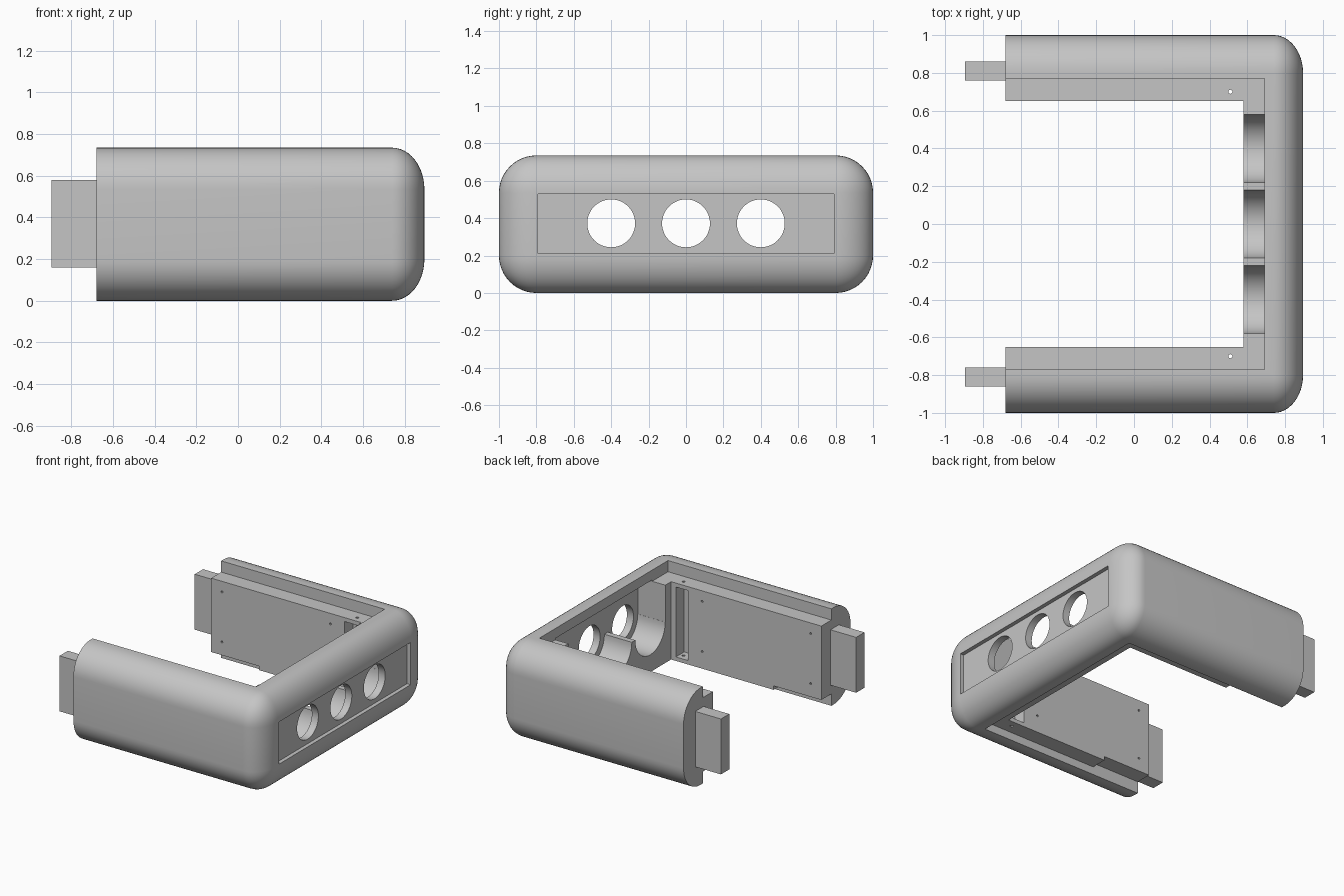
import bpy, bmesh, math
from mathutils import Matrix, Vector

if "Cube" in bpy.data.objects:
    bpy.data.objects.remove(bpy.data.objects["Cube"])

grey = bpy.data.materials.new("light_grey")
grey.diffuse_color = (0.56, 0.56, 0.56, 1)
grey.use_nodes = True
grey.node_tree.nodes["Principled BSDF"].inputs["Base Color"].default_value = grey.diffuse_color


def make(name, bm):
    me = bpy.data.meshes.new(name)
    bm.to_mesh(me)
    bm.free()
    ob = bpy.data.objects.new(name, me)
    bpy.context.collection.objects.link(ob)
    me.materials.append(grey)
    return ob


def box(name, x, y, z):
    """Box from three (low, high) ranges."""
    bm = bmesh.new()
    bmesh.ops.create_cube(bm, size=1)
    y = sorted(y)
    for v in bm.verts:
        v.co = Vector([r[0] if c < 0 else r[1] for c, r in zip(v.co, (x, y, z))])
    return make(name, bm)


def rod(name, centre, radius, length, axis, sides=48):
    bm = bmesh.new()
    bmesh.ops.create_cone(bm, cap_ends=True, segments=sides, radius1=radius,
                          radius2=radius, depth=length)
    turn = {"x": Matrix.Rotation(math.pi / 2, 4, "Y"),
            "y": Matrix.Rotation(math.pi / 2, 4, "X"),
            "z": Matrix.Identity(4)}[axis]
    bmesh.ops.transform(bm, matrix=Matrix.Translation(centre) @ turn, verts=bm.verts)
    return make(name, bm)


def cut(target, cutter):
    cutter.hide_render = True
    m = target.modifiers.new("cut", "BOOLEAN")
    m.operation, m.solver, m.object = "DIFFERENCE", "EXACT", cutter
    bpy.context.view_layer.objects.active = target
    bpy.ops.object.modifier_apply(modifier=m.name)
    bpy.data.objects.remove(cutter, do_unlink=True)


# Rounded shell: bevelled block, squashed in x, sliced flat at the open end
SQ = 0.775
bm = bmesh.new()
bmesh.ops.create_cube(bm, size=1)
for v in bm.verts:
    v.co = Vector(((0.895 if v.co.x > 0 else -1.4) / SQ, v.co.y * 2, (v.co.z + 0.5) * 0.735))
bmesh.ops.bevel(bm, geom=bm.edges[:], offset=0.2, segments=12, profile=0.5, affect="EDGES")
bmesh.ops.scale(bm, vec=(SQ, 1, 1), verts=bm.verts)
cutplane = bmesh.ops.bisect_plane(bm, geom=bm.verts[:] + bm.edges[:] + bm.faces[:],
                                  plane_co=(-0.68, 0, 0), plane_no=(-1, 0, 0), clear_outer=True)
bmesh.ops.contextual_create(bm, geom=[e for e in cutplane["geom_cut"]
                                      if isinstance(e, bmesh.types.BMEdge)])
bmesh.ops.recalc_face_normals(bm, faces=bm.faces)
shell = make("shell", bm)

# Central opening with a stepped ledge above and below
cut(shell, box("opening", (-1, 0.58), (-0.65, 0.65), (-0.5, 1.5)))
cut(shell, box("top_ledge", (-1.1, 0.69), (-0.77, 0.77), (0.65, 1.4)))
cut(shell, box("bottom_ledge", (-1.1, 0.69), (-0.77, 0.77), (-0.4, 0.06)))

# Shallow panel on the end wall, pocket and three scoops behind it
cut(shell, box("panel_recess", (0.865, 1.1), (-0.79, 0.79), (0.21, 0.53)))
cut(shell, box("pocket", (0.5, 0.81), (-0.58, 0.58), (0.37, 0.66)))
for y in (-0.4, 0, 0.4):
    cut(shell, rod("scoop", (0.655, y, 0.37), 0.179, 0.31, "x"))
    cut(shell, rod("port", (0.85, y, 0.372), 0.128, 0.3, "x"))

# Arm details: bottom notch, corner slot, pin hole, screw holes
for s in (-1, 1):
    cut(shell, box("notch", (-1.2, -0.28), (s * 0.5, s * 0.77), (-0.3, 0.09)))
    cut(shell, box("slot", (0.44, 0.54), (s * 0.6, s * 0.75), (0.09, 0.62)))
    cut(shell, rod("pin_hole", (0.51, s * 0.7, 0.4), 0.011, 1.2, "z", 12))
    for x in (-0.59, 0.32):
        for z in (0.19, 0.57):
            cut(shell, rod("screw_hole", (x, s * 0.65, z), 0.008, 0.1, "y", 10))

# Plug tabs on the arm ends
tabs = [box(n, (-0.895, -0.6), (s * 0.76, s * 0.86), (0.16, 0.58))
        for n, s in (("front_tab", -1), ("back_tab", 1))]

bpy.ops.object.select_all(action="DESELECT")
shell.select_set(True)
bpy.context.view_layer.objects.active = shell
bpy.ops.object.shade_smooth_by_angle(angle=math.radians(30))
